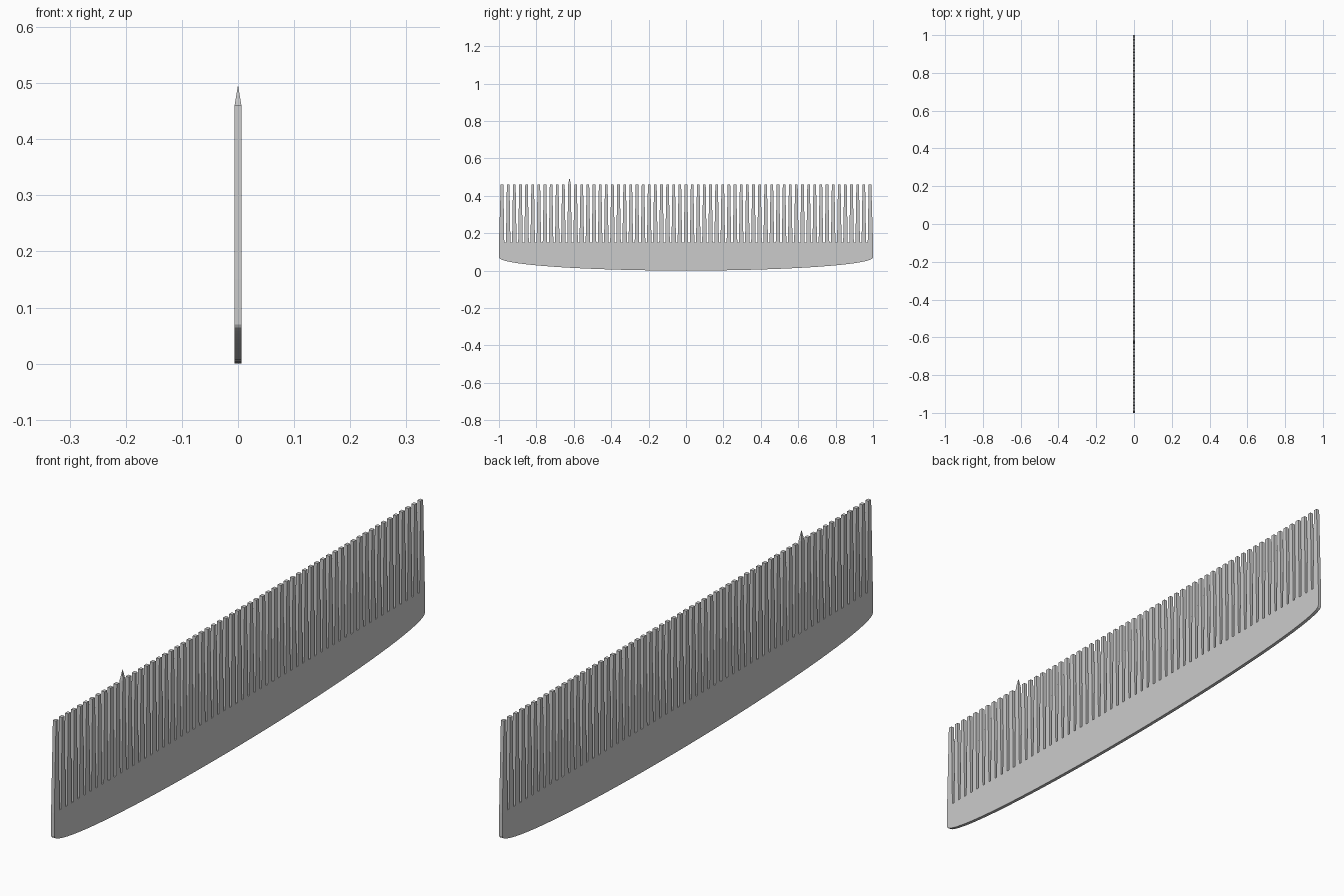
import bpy, bmesh, math

if "Cube" in bpy.data.objects:
    bpy.data.objects.remove(bpy.data.objects["Cube"])

T = 0.006            # half thickness
BASE_Z, TOP_Z, TIP_Z = 0.15, 0.461, 0.497
BASE_W, TOP_W = 0.024, 0.014
COUNT = 61
END_Y = 0.9835
PITCH = 2 * END_Y / (COUNT - 1)
TIP_INDEX = 11


def make_object(name, bm):
    bmesh.ops.recalc_face_normals(bm, faces=bm.faces)
    mesh = bpy.data.meshes.new(name)
    bm.to_mesh(mesh)
    bm.free()
    obj = bpy.data.objects.new(name, mesh)
    bpy.context.collection.objects.link(obj)
    return obj


def plate(bm, profile):
    """Extrude a (y, z) outline across the comb thickness."""
    face = bm.faces.new([bm.verts.new((-T, y, z)) for y, z in profile])
    out = bmesh.ops.extrude_face_region(bm, geom=[face])
    verts = [g for g in out["geom"] if isinstance(g, bmesh.types.BMVert)]
    bmesh.ops.translate(bm, verts=verts, vec=(2 * T, 0, 0))


# Back bar with an elliptical lower edge
bm = bmesh.new()
steps = 40
arc = [math.pi * i / steps for i in range(steps + 1)]
outline = [(-math.cos(a), 0.07 * (1 - math.sin(a))) for a in arc]
plate(bm, outline + [(1, BASE_Z), (-1, BASE_Z)])
make_object("comb_back", bm)

# Row of tapered, flat-topped teeth; the end teeth flare out to the bar ends
bm = bmesh.new()
for i in range(COUNT):
    y = -END_Y + i * PITCH
    left = -1 if i == 0 else y - BASE_W / 2
    right = 1 if i == COUNT - 1 else y + BASE_W / 2
    plate(bm, [(left, BASE_Z), (right, BASE_Z),
               (y + TOP_W / 2, TOP_Z), (y - TOP_W / 2, TOP_Z)])
make_object("comb_teeth", bm)

# Single pointed tip on one tooth
bm = bmesh.new()
y = -END_Y + TIP_INDEX * PITCH
ring = [bm.verts.new((sx * T, y + sy * TOP_W / 2, TOP_Z))
        for sx, sy in ((-1, -1), (1, -1), (1, 1), (-1, 1))]
apex = bm.verts.new((0, y, TIP_Z))
bm.faces.new(ring)
for a, b in zip(ring, ring[1:] + ring[:1]):
    bm.faces.new((a, b, apex))
make_object("pointed_tip", bm)
